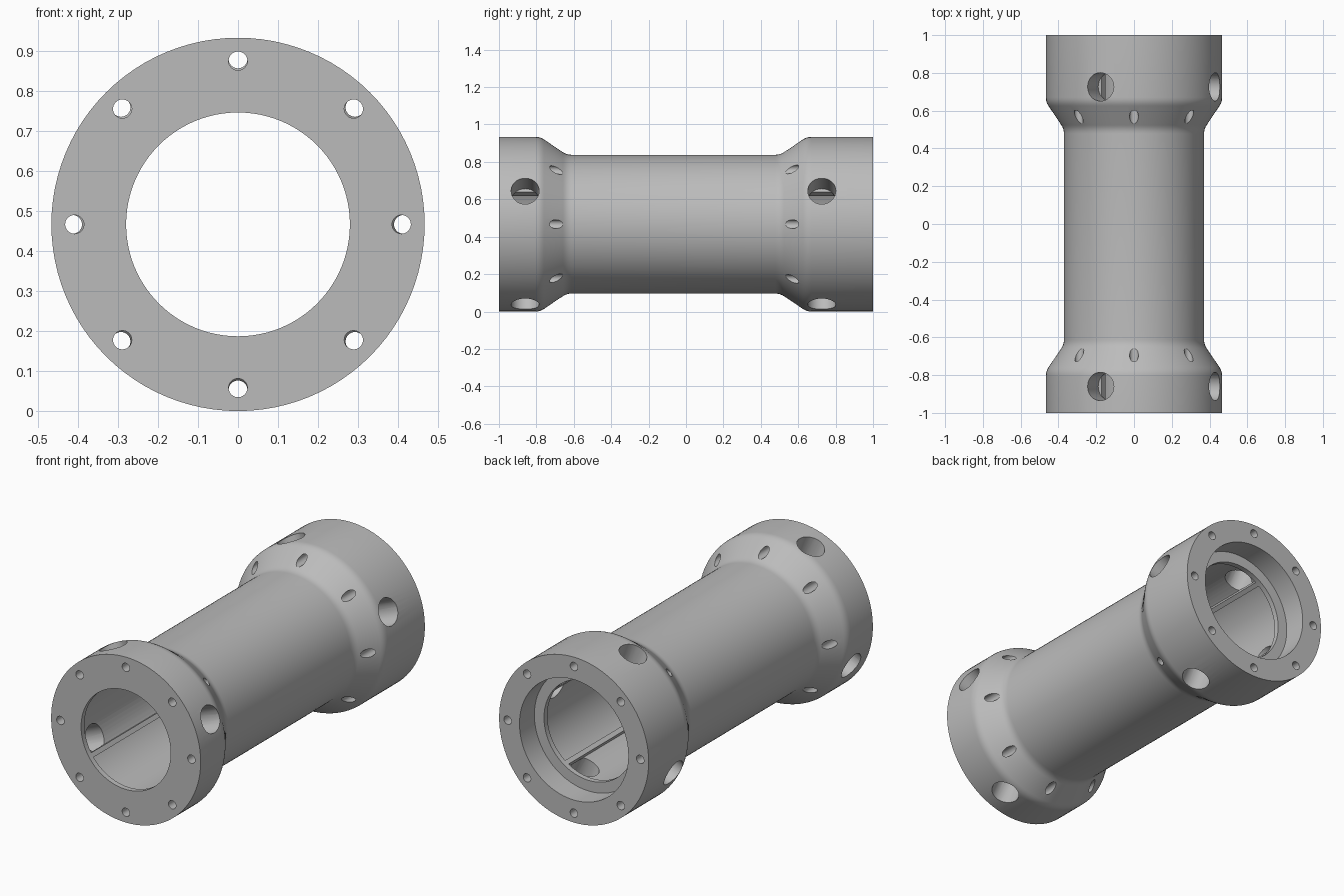
import bpy, bmesh, math
from mathutils import Matrix, Vector

cube = bpy.data.objects.get("Cube")
if cube:
    bpy.data.objects.remove(cube, do_unlink=True)

R = 0.467                 # flange radius, also height of the axis
MID = -0.067              # centre of the symmetric section
AXIS = Vector((0, 0, R))

grey = bpy.data.materials.new("plain grey")
grey.use_nodes = True
grey.diffuse_color = (0.5, 0.5, 0.5, 1)
grey.node_tree.nodes["Principled BSDF"].inputs["Base Color"].default_value = (0.5, 0.5, 0.5, 1)


def finish(name, bm):
    bmesh.ops.recalc_face_normals(bm, faces=bm.faces)
    mesh = bpy.data.meshes.new(name)
    bm.to_mesh(mesh)
    bm.free()
    obj = bpy.data.objects.new(name, mesh)
    bpy.context.collection.objects.link(obj)
    mesh.materials.append(grey)
    return obj


def select(obj):
    bpy.ops.object.select_all(action="DESELECT")
    obj.select_set(True)
    bpy.context.view_layer.objects.active = obj


def rounded(prev, corner, nxt, size=0.025, steps=4):
    """Soft corner as a short quadratic curve."""
    c = Vector(corner)
    a = c + (Vector(prev) - c).normalized() * size
    b = c + (Vector(nxt) - c).normalized() * size
    return [tuple(a.lerp(c, t / steps).lerp(c.lerp(b, t / steps), t / steps))
            for t in range(steps + 1)]


def radial(angle):
    return Vector((math.cos(angle), 0, math.sin(angle)))


def add_cylinder(bm, centre, direction, radius, depth):
    turn = direction.to_track_quat("Z", "Y").to_matrix().to_4x4()
    bmesh.ops.create_cone(bm, cap_ends=True, segments=32, radius1=radius, radius2=radius,
                          depth=depth, matrix=Matrix.Translation(centre) @ turn)


# Tube body: closed (radius, y) section spun around the y axis
outer = [(R, -1), (R, -0.78), (0.371, -0.637), (0.371, 0.503), (R, 0.646), (R, 1)]
profile = [outer[0]]
for i in range(1, 5):
    profile += rounded(outer[i - 1], outer[i], outer[i + 1])
profile += [outer[-1], (0.34, 1), (0.34, 0.867), (0.28, 0.867), (0.28, 0.837),
            (0.32, 0.837), (0.32, -0.97), (0.28, -0.97), (0.28, -1)]

bm = bmesh.new()
SEG = 96
rings = [[bm.verts.new(AXIS + radial(math.tau * k / SEG) * r + Vector((0, y, 0)))
          for k in range(SEG)] for r, y in profile]
for i, ring in enumerate(rings):
    after = rings[(i + 1) % len(rings)]
    for k in range(SEG):
        n = (k + 1) % SEG
        bm.faces.new((ring[k], ring[n], after[n], after[k]))
body = finish("tube_body", bm)

# Cutters: eight bolt holes and four large side holes at each end
bm = bmesh.new()
along = Vector((0, 1, 0))
for k in range(8):
    d = radial(math.tau * k / 8)
    add_cylinder(bm, AXIS + d * 0.409 - along * 0.85, along, 0.0235, 0.6)
    add_cylinder(bm, AXIS + d * 0.414 + along * 0.8, along, 0.0235, 0.8)
for k in range(4):
    d = radial(math.radians(22.5 + 90 * k))
    for side in (-1, 1):
        add_cylinder(bm, AXIS + d * 0.42 + along * (MID + side * 0.793), d, 0.075, 0.36)
cutter = finish("hole_cutter", bm)
cutter.hide_render = True

cut = body.modifiers.new("holes", "BOOLEAN")
cut.operation = "DIFFERENCE"
cut.solver = "EXACT"
cut.object = cutter
select(body)
bpy.ops.object.modifier_apply(modifier=cut.name)
bpy.data.objects.remove(cutter, do_unlink=True)
bpy.ops.object.shade_smooth_by_angle(angle=math.radians(30))

# Inner rails running the length of the bore beside the side holes
bm = bmesh.new()
for k in range(4):
    a = math.radians(34.6 + 90 * k)
    place = (Matrix.Translation(AXIS + radial(a) * 0.303 + along * MID)
             @ Matrix.Rotation(-a, 4, "Y") @ Matrix.Diagonal((0.04, 1.81, 0.026, 1)))
    bmesh.ops.create_cube(bm, size=1, matrix=place)
finish("inner_rails", bm)
